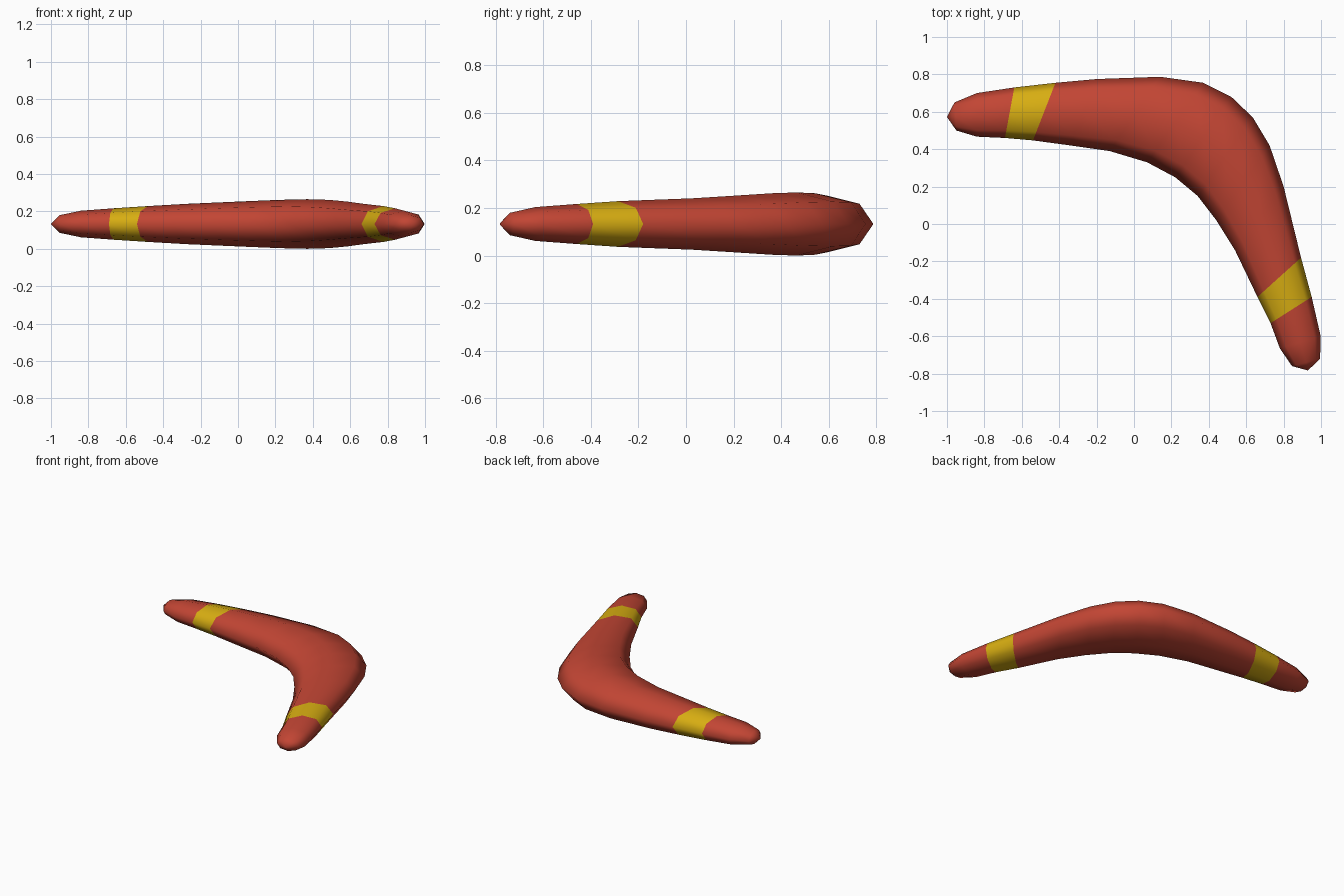
import bpy, bmesh, math
from mathutils import Vector

if "Cube" in bpy.data.objects:
    bpy.data.objects.remove(bpy.data.objects["Cube"])

MID_Z = 0.1325   # height of the flat centre plane
SIDES = 8        # octagonal, flattened cross-section


def material(name, rgb):
    m = bpy.data.materials.new(name)
    m.diffuse_color = (*rgb, 1)
    m.use_nodes = True
    m.node_tree.nodes["Principled BSDF"].inputs["Base Color"].default_value = m.diffuse_color
    return m


# Sections along the arm: outer x, outer y, inner x, inner y, half height
SECTIONS = [
    (-0.96, 0.65, -0.95, 0.50, 0.047),
    (-0.84, 0.70, -0.84, 0.467, 0.071),
    (-0.64, 0.73, -0.69, 0.46, 0.084),
    (-0.42, 0.755, -0.54, 0.447, 0.096),
    (-0.20, 0.775, -0.34, 0.42, 0.108),
    (0.14, 0.787, -0.13, 0.39, 0.120),
    (0.37, 0.755, 0.07, 0.33, 0.129),
    (0.52, 0.68, 0.22, 0.25, 0.1325),
    (0.635, 0.57, 0.34, 0.15, 0.129),
    (0.725, 0.42, 0.44, 0.02, 0.120),
    (0.80, 0.20, 0.54, -0.14, 0.108),
    (0.893, -0.18, 0.66, -0.39, 0.096),
    (0.95, -0.39, 0.73, -0.53, 0.084),
    (0.998, -0.60, 0.78, -0.665, 0.071),
    (0.995, -0.72, 0.845, -0.76, 0.047),
]
TIPS = [(-1.0, 0.572), (0.93, -0.783)]
BANDS = {2, 12 - 1}  # section spans painted yellow

bm = bmesh.new()

# Rings of the bent arm
rings = []
for ox, oy, ix, iy, h in SECTIONS:
    outer, inner = Vector((ox, oy, MID_Z)), Vector((ix, iy, MID_Z))
    centre, half = (outer + inner) / 2, (outer - inner) / 2
    ring = []
    for k in range(SIDES):
        a = math.tau * k / SIDES
        ring.append(bm.verts.new(centre + half * math.cos(a) + Vector((0, 0, h * math.sin(a)))))
    rings.append(ring)

# Skin between rings, with the two bands coloured
for i in range(len(rings) - 1):
    for k in range(SIDES):
        n = (k + 1) % SIDES
        f = bm.faces.new((rings[i][k], rings[i][n], rings[i + 1][n], rings[i + 1][k]))
        f.material_index = 1 if i in BANDS else 0

# Pointed tips
for ring, (x, y) in ((rings[0], TIPS[0]), (rings[-1], TIPS[1])):
    tip = bm.verts.new((x, y, MID_Z))
    for k in range(SIDES):
        bm.faces.new((ring[k], ring[(k + 1) % SIDES], tip))

bmesh.ops.recalc_face_normals(bm, faces=bm.faces)
for f in bm.faces:
    f.smooth = True

mesh = bpy.data.meshes.new("boomerang")
bm.to_mesh(mesh)
bm.free()
mesh.materials.append(material("brick red", (0.54, 0.06, 0.034)))
mesh.materials.append(material("golden yellow", (0.68, 0.42, 0.006)))
bpy.context.collection.objects.link(bpy.data.objects.new("boomerang", mesh))
